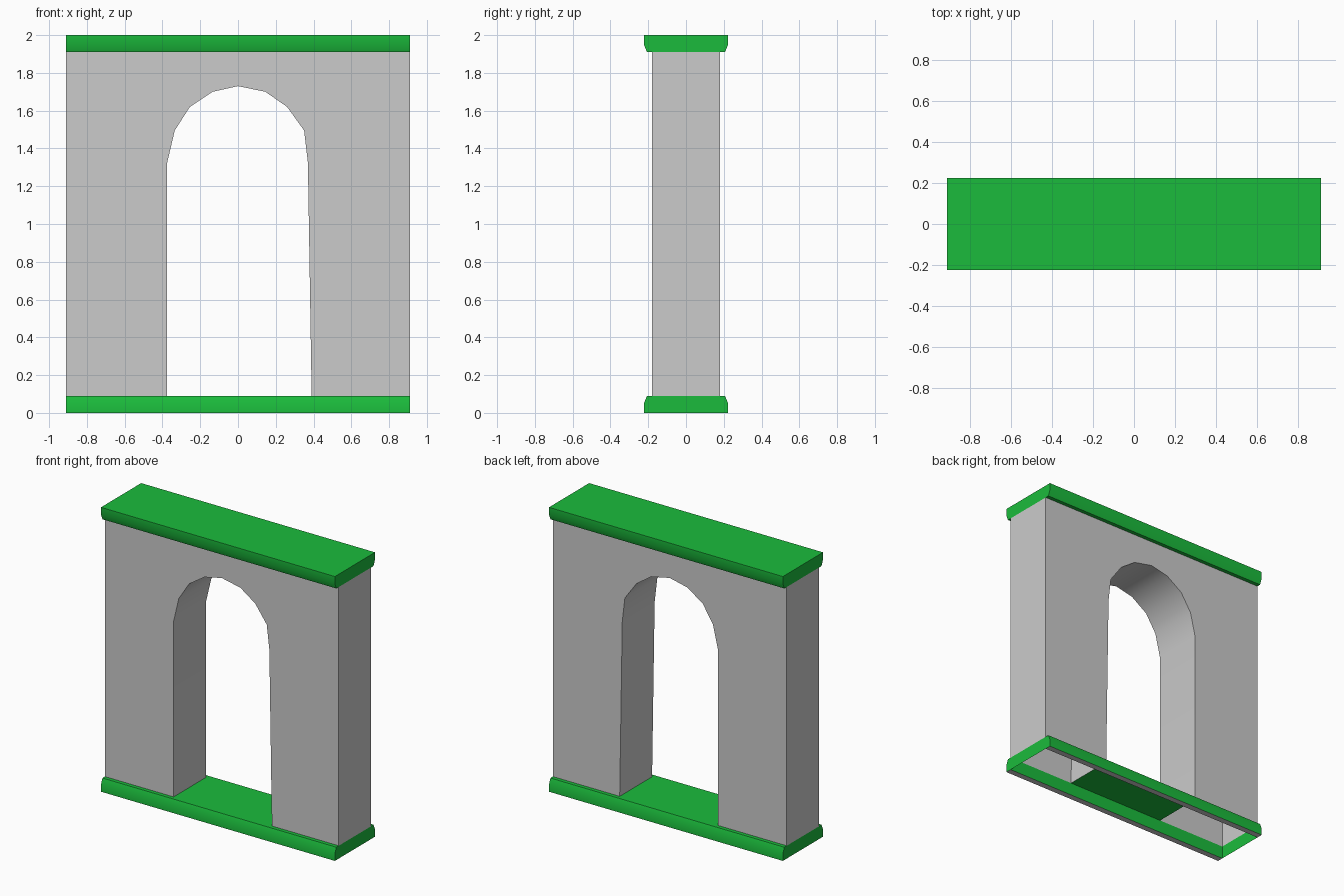
import bpy, bmesh

if "Cube" in bpy.data.objects:
    bpy.data.objects.remove(bpy.data.objects["Cube"])

HX, WY, OY = 0.91, 0.18, 0.223     # half length, wall half depth, trim half depth
T = 0.09                           # trim height
X0, X1 = -0.375, 0.39              # doorway at floor level

green = bpy.data.materials.new("green_trim")
green.diffuse_color = (0.011, 0.5, 0.045, 1)
green.use_nodes = True
green.node_tree.nodes["Principled BSDF"].inputs["Base Color"].default_value = green.diffuse_color


def finish(name, bm, mat=None):
    me = bpy.data.meshes.new(name)
    bm.to_mesh(me)
    bm.free()
    ob = bpy.data.objects.new(name, me)
    bpy.context.collection.objects.link(ob)
    if mat:
        me.materials.append(mat)
    bpy.ops.object.select_all(action='DESELECT')
    ob.select_set(True)
    bpy.context.view_layer.objects.active = ob
    bpy.ops.object.shade_smooth_by_angle()
    return ob


def panels(name, quads, mat=None):
    bm = bmesh.new()
    for q in quads:
        bm.faces.new([bm.verts.new(p) for p in q])
    return finish(name, bm, mat)


def flat(x0, x1, y0, y1, z, up=True):
    q = [(x0, y0, z), (x1, y0, z), (x1, y1, z), (x0, y1, z)]
    return q if up else q[::-1]


def end(sx, z0, z1):
    x = sx * HX
    q = [(x, -WY, z0), (x, WY, z0), (x, WY, z1), (x, -WY, z1)]
    return q if sx > 0 else q[::-1]


def moulding(name, side, top):
    # Bevelled strip running the length of the wall
    prof = [(WY, 0), (OY, 0), (OY, 0.05), (0.207, T), (WY, T)]
    bm = bmesh.new()
    a, b = [[bm.verts.new((x, side * y, 2 - z if top else z)) for y, z in prof]
            for x in (-HX, HX)]
    n = len(prof)
    for i in range(n):
        j = (i + 1) % n
        bm.faces.new((a[i], a[j], b[j], b[i]))
    bm.faces.new(a)
    bm.faces.new(b)
    bmesh.ops.recalc_face_normals(bm, faces=bm.faces)
    if not top:  # the base's underside is plain grey, added separately
        grey = [f for f in bm.faces if f.normal.z < -0.9]
        bmesh.ops.delete(bm, geom=grey, context='FACES_ONLY')
    return finish(name, bm, green)


# Wall with arched doorway, hollow and open underneath
arch = [(X0, T), (-0.375, 1.325), (-0.335, 1.495), (-0.255, 1.62),
        (-0.135, 1.70), (0, 1.73), (0.145, 1.70), (0.26, 1.62),
        (0.35, 1.495), (0.37, 1.325), (X1, T)]
outline = [(-HX, T)] + arch + [(HX, T), (HX, 2 - T), (-HX, 2 - T)]
bm = bmesh.new()
front = [bm.verts.new((x, -WY, z)) for x, z in outline]
back = [bm.verts.new((x, WY, z)) for x, z in outline]
bm.faces.new(front)
bm.faces.new(back[::-1])
for i in range(len(outline)):
    j = (i + 1) % len(outline)
    if abs(outline[i][1] - outline[j][1]) > 0.001:   # skip open bottoms and top
        bm.faces.new((front[i], back[i], back[j], front[j]))
bm.normal_update()
bmesh.ops.triangulate(bm, faces=[f for f in bm.faces if len(f.verts) > 4])
finish("arched_wall", bm)

# Base and top mouldings, front and back
for label, side in (("front", -1), ("back", 1)):
    moulding("base_moulding_" + label, side, False)
    moulding("top_moulding_" + label, side, True)

# Grey undersides of the base mouldings
panels("base_undersides", [flat(-HX, HX, -OY, -WY, 0, False),
                           flat(-HX, HX, WY, OY, 0, False)])

# Threshold, end panels and top cap
panels("threshold", [flat(X0, X1, -WY, WY, T)], green)
panels("trim_ends", [end(s, z, z + T) for s in (-1, 1) for z in (0, 2 - T)], green)
panels("top_cap", [flat(-HX, HX, -WY, WY, 2)], green)
